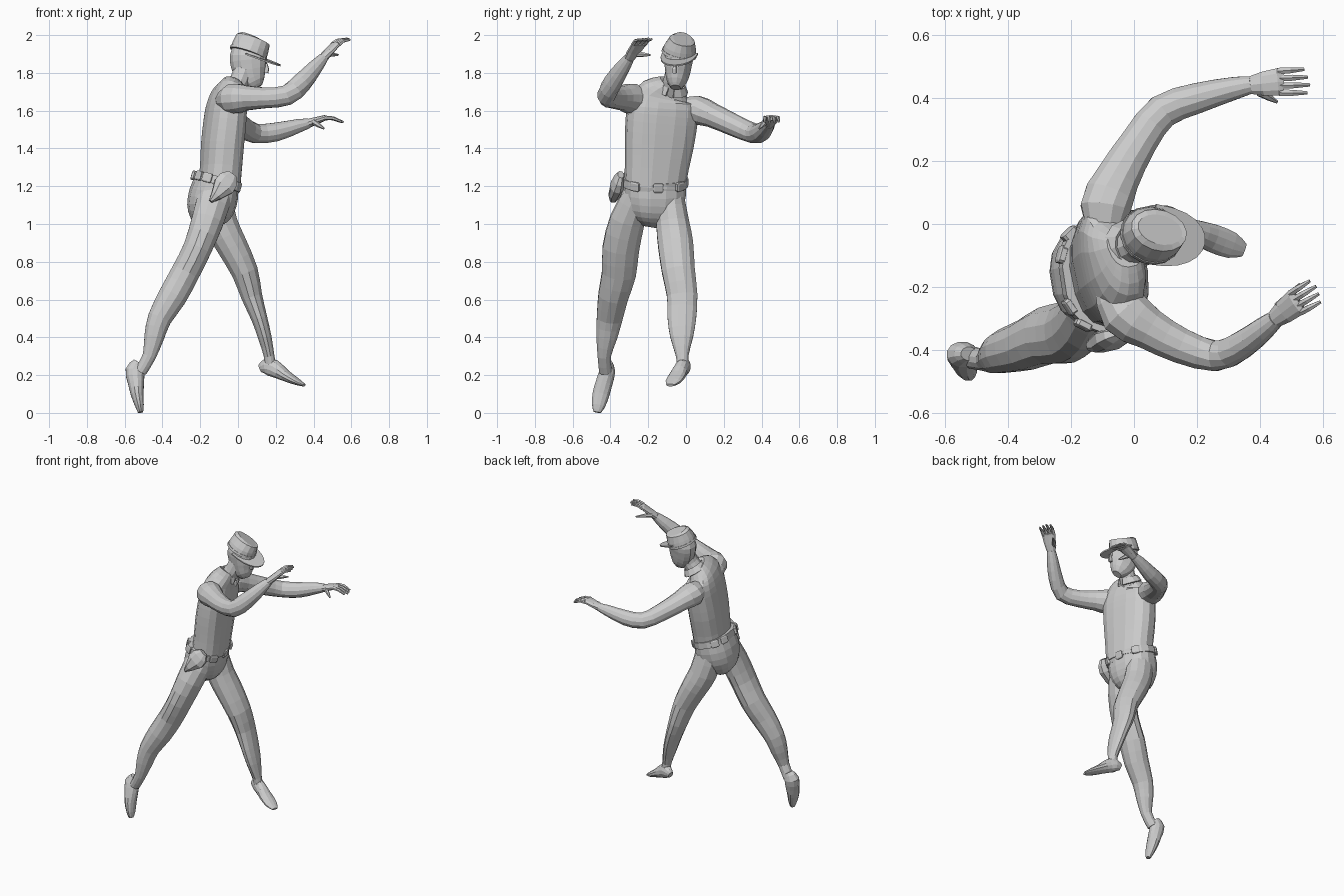
import bpy, bmesh
from math import cos, sin, pi, radians
from mathutils import Vector


def finish(bm, name):
    bmesh.ops.recalc_face_normals(bm, faces=bm.faces)
    me = bpy.data.meshes.new(name)
    bm.to_mesh(me)
    bm.free()
    ob = bpy.data.objects.new(name, me)
    bpy.context.collection.objects.link(ob)
    return ob


def power(v, p):
    return abs(v) ** p * (1 if v >= 0 else -1)


def smooth(st):
    """Add a curved in-between ring after every station."""
    out = []
    for i in range(len(st) - 1):
        a, b, c, d = st[max(i - 1, 0)], st[i], st[i + 1], st[min(i + 2, len(st) - 1)]
        out += [b, [(9 * (q + r) - p - s) / 16 for p, q, r, s in zip(a, b, c, d)]]
    return out + [st[-1]]


def loft(name, stations, ref, n=12, box=1.0, curved=False, gap=()):
    """Skin rings (x, y, z, half size along ref, half size across)."""
    bm = bmesh.new()
    if curved:
        stations = smooth(stations)
    pts = [Vector(s[:3]) for s in stations]
    ref = Vector(ref)
    rings = []
    for i, s in enumerate(stations):
        t = (pts[min(i + 1, len(pts) - 1)] - pts[max(i - 1, 0)]).normalized()
        u = (ref - t * ref.dot(t)).normalized()
        v = t.cross(u)
        rings.append([bm.verts.new(pts[i] + u * s[3] * power(cos(a), box) + v * s[4] * power(sin(a), box))
                      for a in (2 * pi * (k + .5) / n for k in range(n))])
    for r, q in zip(rings, rings[1:]):
        for k in range(n):
            if k not in gap:
                bm.faces.new((r[k], r[(k + 1) % n], q[(k + 1) % n], q[k]))
    if not gap:
        bm.faces.new(rings[0])
        bm.faces.new(rings[-1])
    return finish(bm, name)


def block(name, centre, out, up, size):
    """Bevelled box; size is depth along out, width, height along up."""
    bm = bmesh.new()
    bmesh.ops.create_cube(bm, size=1)
    bmesh.ops.bevel(bm, geom=bm.edges[:], offset=.15, segments=1, affect='EDGES')
    out = Vector(out).normalized()
    up = (Vector(up) - out * out.dot(Vector(up))).normalized()
    side = up.cross(out)
    for v in bm.verts:
        c = v.co
        v.co = Vector(centre) + out * c.x * size[0] + side * c.y * size[1] + up * c.z * size[2]
    return finish(bm, name)


def hand(name, wrist, knuckle, tip, side, thumb):
    w, k, t, s = (Vector(p) for p in (wrist, knuckle, tip, side))
    s.normalize()
    up = (k - w).cross(s).normalized()
    if up.z < 0:
        up = -up
    m = w.lerp(k, .5)
    loft(name + "_palm", [(*w, .028, .025), (*m, .04, .02), (*k, .046, .015),
                          (*k.lerp(t, .15), .042, .011)], s, 10)
    for i in range(4):
        o = i - 1.5
        a = k + s * o * .023
        b = t + s * o * .025 - (t - k) * (.1 * abs(o - .3))
        mid = a.lerp(b, .5) + up * .009
        loft(f"{name}_finger_{i + 1}", [(*a, .012, .012), (*mid, .011, .01), (*b, .006, .006)], s, 6)
    a = w.lerp(k, .35) + s * .025
    b = Vector(thumb)
    loft(name + "_thumb", [(*a, .017, .015), (*a.lerp(b, .55), .012, .011), (*b, .005, .005)], up, 6)


# torso, leaning forward with twisted shoulders
loft("torso", [
    (-.1, -.165, 1.20, .163, .108), (-.09, -.155, 1.30, .17, .106),
    (-.082, -.142, 1.42, .184, .108), (-.07, -.13, 1.54, .192, .106),
    (-.062, -.12, 1.62, .19, .1), (-.055, -.115, 1.68, .16, .085),
    (-.04, -.095, 1.72, .11, .068), (-.03, -.08, 1.745, .065, .055)],
    (-.2, .97, 0), 16, .82, True)

# pelvis
loft("pelvis", [
    (-.11, -.165, 1.24, .165, .112), (-.128, -.165, 1.16, .165, .128),
    (-.145, -.17, 1.08, .147, .124), (-.155, -.175, 1.02, .108, .095),
    (-.158, -.18, .985, .055, .05)], (-.15, .98, 0), 16, .85, True)

# legs and feet
loft("right_leg", [
    (-.115, -.25, 1.17, .075, .095), (-.16, -.31, 1.02, .095, .088),
    (-.215, -.345, .87, .1, .078), (-.28, -.355, .74, .093, .078),
    (-.345, -.385, .62, .082, .078), (-.415, -.405, .5, .07, .065),
    (-.444, -.42, .4, .057, .054), (-.47, -.433, .3, .036, .037),
    (-.515, -.425, .22, .036, .034)], (0, 1, 0), 12, 1, True)
loft("left_leg", [
    (-.13, -.085, 1.15, .075, .095), (-.09, -.07, 1.0, .09, .092),
    (-.035, -.055, .89, .096, .085), (.035, -.04, .75, .09, .073),
    (.072, -.02, .62, .083, .058), (.113, -.022, .5, .078, .044),
    (.142, -.023, .4, .062, .037), (.165, -.02, .3, .034, .029),
    (.175, -.015, .22, .032, .032)], (0, 1, 0), 12, 1, True)
loft("right_foot", [
    (-.525, -.413, .268, .022, .03), (-.545, -.415, .225, .042, .052),
    (-.54, -.433, .16, .046, .044), (-.534, -.45, .1, .046, .035),
    (-.522, -.463, .04, .037, .024), (-.516, -.47, .003, .02, .014)], (0, 1, 0), 12, 1, True)
loft("left_foot", [
    (.118, .005, .235, .018, .022), (.15, -.006, .245, .034, .044),
    (.19, -.022, .235, .037, .047), (.25, -.045, .198, .046, .031),
    (.31, -.068, .166, .043, .019), (.35, -.083, .147, .022, .008)], (.3, .95, 0), 12, 1, True)

# arms and hands
loft("right_arm", [
    (-.085, -.19, 1.65, .035, .045), (-.03, -.28, 1.662, .082, .084),
    (.05, -.335, 1.667, .067, .068), (.15, -.388, 1.668, .056, .058),
    (.26, -.42, 1.682, .056, .05), (.34, -.387, 1.75, .054, .046),
    (.41, -.335, 1.83, .041, .038), (.452, -.3, 1.88, .027, .028)], (0, 0, 1), 12, 1, True)
loft("left_arm", [
    (-.09, -.06, 1.62, .04, .04), (-.09, .05, 1.605, .078, .083),
    (-.055, .14, 1.575, .065, .073), (.015, .26, 1.52, .058, .06),
    (.09, .358, 1.48, .053, .056), (.2, .4, 1.487, .051, .05),
    (.32, .432, 1.52, .037, .037), (.375, .443, 1.533, .026, .028)], (0, 0, 1), 12, 1, True)
hand("right_hand", (.445, -.305, 1.872), (.515, -.25, 1.95), (.587, -.208, 1.982),
     (-.5, .85, 0), (.53, -.19, 1.895))
hand("left_hand", (.365, .441, 1.53), (.46, .452, 1.562), (.56, .455, 1.538),
     (.05, -1, 0), (.455, .388, 1.505))

# neck, head and nose
FACE_SIDE = (.18, .98, 0)
loft("neck", [(-.03, -.08, 1.70, .06, .058), (.01, -.065, 1.76, .056, .054),
              (.035, -.05, 1.82, .055, .055)], FACE_SIDE)
loft("head", [(.1, -.055, 1.722, .026, .03), (.086, -.052, 1.75, .05, .06),
              (.068, -.046, 1.79, .062, .083), (.058, -.042, 1.84, .07, .096),
              (.054, -.038, 1.89, .075, .098), (.058, -.034, 1.945, .06, .08)],
     FACE_SIDE, 12, .9, True)
loft("nose", [(.148, -.058, 1.85, .008, .01), (.152, -.06, 1.82, .013, .016),
              (.148, -.06, 1.8, .013, .016)], FACE_SIDE, 4)

# cap: crown, hat band and visor
loft("cap_crown", [(.055, -.036, 1.905, .092, .1), (.066, -.03, 1.935, .085, .099),
                   (.08, -.02, 1.975, .068, .094), (.083, -.018, 1.981, .05, .078)],
     FACE_SIDE, 16)
loft("cap_band", [(.053, -.037, 1.9, .095, .103), (.058, -.034, 1.914, .093, .102)], FACE_SIDE, 16)
bm = bmesh.new()
fwd, side = Vector((.93, -.16, -.34)).normalized(), Vector((.17, .985, 0))
rows = []
for i in range(13):
    a = radians(-90 + 15 * i)
    rows.append([bm.verts.new(Vector((.055, -.032, 1.905)) + fwd * (f * power(cos(a), p)) + side * (s * sin(a)))
                 for f, s, p in ((.085, .08, 1), (.185, .097, .8))])
for a, b in zip(rows, rows[1:]):
    bm.faces.new((a[0], a[1], b[1], b[0]))
visor = finish(bm, "cap_visor")
visor.modifiers.new("thickness", 'SOLIDIFY').thickness = .008

# shirt collar, open and low at the throat
collar = loft("collar", [(-.025, -.075, 1.708, .088, .08), (-.006, -.068, 1.742, .066, .062)],
              FACE_SIDE, 12, 1, False, (8,))
collar.modifiers.new("thickness", 'SOLIDIFY').thickness = .01

# belt, buckle, pouches and holster
belt_side = Vector((-.15, .98, 0)).normalized()
belt_up = Vector((.28, .04, .96)).normalized()
belt_fwd = belt_side.cross(belt_up).normalized()
mid = Vector((-.113, -.165, 1.225))
lo, hi = mid - belt_up * .022, mid + belt_up * .022
loft("belt", [(*lo, .178, .122), (*hi, .178, .122)], belt_side, 16, .85)
for i, deg in enumerate((0, 40, 125, 155, 205, 235, 320)):
    a = radians(deg)
    out = belt_fwd * cos(a) + belt_side * sin(a)
    pos = mid + belt_fwd * .12 * power(cos(a), .85) + belt_side * .175 * power(sin(a), .85)
    name = "buckle" if i == 0 else f"belt_pouch_{i}"
    block(name, pos, out, belt_up, (.024, .055, .05))
loft("holster", [(-.03, -.345, 1.262, .018, .03), (-.05, -.355, 1.235, .028, .058),
                 (-.075, -.365, 1.2, .036, .062), (-.115, -.38, 1.152, .032, .032),
                 (-.145, -.388, 1.12, .016, .01)], (0, 1, 0), 8, .85)
